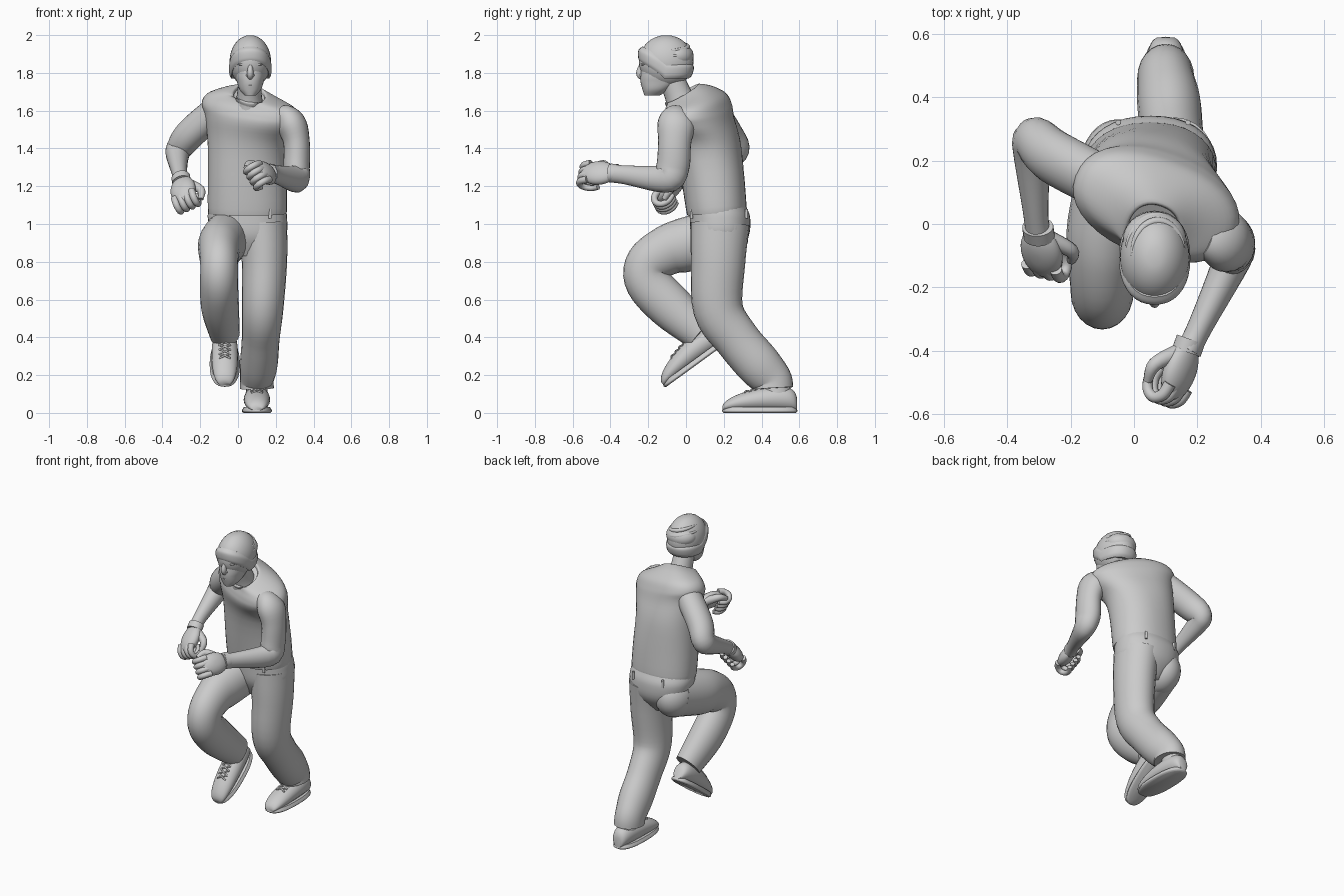
import bpy, bmesh
from math import sin, cos, pi, radians, copysign, sqrt
from mathutils import Vector, Matrix

if "Cube" in bpy.data.objects:
    bpy.data.objects.remove(bpy.data.objects["Cube"], do_unlink=True)

GREY = (0.6, 0.6, 0.6, 1)
clay = bpy.data.materials.new("plain_grey")
clay.use_nodes = True
clay.diffuse_color = GREY
clay.node_tree.nodes["Principled BSDF"].inputs["Base Color"].default_value = GREY
RIGHTWARD, UPWARD = Vector((1, 0, 0)), Vector((0, 0, 1))
SIDES = {"left": 1, "right": -1}
parts = []


def ease(value):
    """Smooth step from zero to one."""
    value = min(max(value, 0), 1)
    return value * value * (3 - 2 * value)


def smooth_rows(rows, steps=5):
    """Catmull-Rom interpolation through rows of numbers."""
    out = []
    last = len(rows) - 1
    for i in range(last):
        before, start = rows[max(i - 1, 0)], rows[i]
        end, after = rows[i + 1], rows[min(i + 2, last)]
        for k in range(steps):
            t = k / steps
            row = []
            for p, q, r, s in zip(before, start, end, after):
                curve = t * (2 * p - 5 * q + 4 * r - s + t * (3 * (q - r) + s - p))
                row.append(q + t / 2 * (r - p + curve))
            out.append(row)
    return out + [list(rows[last])]


def ellipse(centre, across, along, sides, power=1.0):
    """Ring around a centre; a power below one makes it boxier."""
    ring = []
    for j in range(sides):
        angle = 2 * pi * j / sides
        u, v = cos(angle), sin(angle)
        u, v = copysign(abs(u) ** power, u), copysign(abs(v) ** power, v)
        ring.append(centre + across * u + along * v)
    return ring


def loft(name, rings, matrix=Matrix()):
    """Skin a list of closed rings and cap both ends."""
    bm = bmesh.new()
    loops = [[bm.verts.new(matrix @ point) for point in ring] for ring in rings]
    for low, high in zip(loops, loops[1:]):
        for j in range(len(low)):
            bm.faces.new((low[j - 1], low[j], high[j], high[j - 1]))
    bm.faces.new(loops[0])
    bm.faces.new(loops[-1])
    bmesh.ops.recalc_face_normals(bm, faces=bm.faces[:])
    mesh = bpy.data.meshes.new(name)
    bm.to_mesh(mesh)
    bm.free()
    mesh.materials.append(clay)
    obj = bpy.data.objects.new(name, mesh)
    bpy.context.collection.objects.link(obj)
    parts.append(obj)


def upright(z, radius):
    """Default posture of a stacked ring: yaw, side slope, depth slope, front lift."""
    return 0, 0, 0, 0


def stack(name, rows, posture=upright, power=0.9, matrix=Matrix()):
    """Level rings; each row is z, centre x, centre y, radius x, radius y."""
    rings = []
    for z, x, y, wide, deep in smooth_rows(rows):
        yaw, side_slope, depth_slope, lift = posture(z, wide)
        turn = Matrix.Rotation(radians(yaw), 3, 'Z')
        ring = ellipse(Vector(), turn @ Vector((wide, 0, 0)),
                       turn @ Vector((0, deep, 0)), 36, power)
        for p in ring:
            p.z = side_slope * p.x + depth_slope * p.y + lift * max(0, -p.y / deep) ** 0.8
        rings.append([p + Vector((x, y, z)) for p in ring])
    loft(name, rings, matrix)


def limb(name, rows, flat=1.0, side=RIGHTWARD, sides=24, matrix=Matrix()):
    """Swept tube; each row is x, y, z, side radius; flat scales its depth."""
    rows = smooth_rows(rows)
    centres = [Vector(row[:3]) for row in rows]
    rings = []
    for i, centre in enumerate(centres):
        path = (centres[min(i + 1, len(rows) - 1)] - centres[max(i - 1, 0)]).normalized()
        across = (side - path * side.dot(path)).normalized() * rows[i][3]
        rings.append(ellipse(centre, across, path.cross(across) * flat, sides))
    loft(name, rings, matrix)


def ball(name, centre, radii, matrix=Matrix(), count=16):
    """Ellipsoid."""
    rings = []
    for i in range(1, count):
        angle = pi * i / count
        rings.append(ellipse(Vector(centre) - UPWARD * radii[2] * cos(angle),
                             RIGHTWARD * radii[0] * sin(angle),
                             Vector((0, radii[1] * sin(angle), 0)), 2 * count))
    loft(name, rings, matrix)


# Sleeveless shirt: level hem, shoulders turned and tipped, collar dropped in front
def shirt_posture(z, radius):
    twist = ease((z - 1.2) / 0.4)
    collar = ease((z - 1.4) * 3.4) * 0.05 / radius
    return -20 * twist, -0.13 * twist, 0.08 * (1 - twist) + collar, 0


stack("shirt", [
    (1.06, .05, .16, .2, .15), (1.09, .05, .16, .21, .16), (1.4, .05, .12, .21, .17),
    (1.54, .07, .07, .25, .17), (1.6, .07, .06, .27, .16), (1.65, .07, .05, .24, .14),
    (1.685, .06, .02, .15, .11), (1.69, .06, -.02, .09, .09),
    (1.67, .06, -.02, .08, .08)], shirt_posture)

# Trousers: seat, left leg pushing back, right leg lifted forward
stack("trouser_seat", [
    (1.09, .05, .17, .2, .15), (1.03, .05, .18, .21, .16),
    (.93, .06, .18, .19, .15), (.83, .06, .17, .09, .09)])
ball("right_buttock", (-.05, .18, .93), (.12, .15, .14))
limb("left_trouser_leg", [
    (.13, .18, 1, .13), (.14, .17, .8, .12), (.13, .17, .55, .11), (.12, .27, .39, .1),
    (.11, .38, .26, .1), (.1, .45, .18, .09), (.1, .46, .13, .09)], flat=1.2)
limb("right_trouser_leg", [
    (-.05, .19, .94, .12), (-.09, 0, .89, .12), (-.1, -.1, .86, .11), (-.1, -.2, .79, .1),
    (-.1, -.2, .69, .1), (-.095, -.08, .56, .1), (-.07, .08, .42, .08)], flat=1.2)

# Belt loops
for label, depth in (("front", .03), ("back", .32)):
    for side, sign in SIDES.items():
        x = .06 + sign * .11
        limb(f"{side}_{label}_belt_loop", [(x, depth, 1.08, .008), (x, depth, 1.03, .008)])

# Arms
limb("left_arm", [
    (.22, -.03, 1.57, .06), (.28, -.05, 1.53, .08), (.31, -.06, 1.43, .07),
    (.31, -.07, 1.3, .07), (.31, -.11, 1.24, .06), (.21, -.32, 1.26, .04),
    (.17, -.4, 1.27, .04)], flat=1.25)
limb("right_arm", [
    (-.1, .13, 1.61, .08), (-.25, .21, 1.48, .08), (-.31, .26, 1.4, .07),
    (-.32, .22, 1.36, .06), (-.31, .04, 1.27, .04), (-.3, -.04, 1.22, .04)], flat=1.1)


def hand(label, wrist, forward, back):
    """Loose fist with a cuff; forward points to the knuckles, back out of the hand."""
    thumb = SIDES[label]
    forward, back = Vector(forward).normalized(), Vector(back)
    back = (back - forward * back.dot(forward)).normalized()
    frame = Matrix((forward.cross(back), forward, back)).transposed().to_4x4()
    place = Matrix.Translation(wrist) @ frame @ Matrix.Scale(1.4, 4)
    limb(label + "_cuff", [(0, -.02, 0, .036), (0, .01, 0, .036)], flat=.9, matrix=place)
    ball(label + "_palm", (0, .055, 0), (.05, .07, .03), place)
    for i in range(4):
        x = thumb * (.036 - .024 * i)
        curl = [radians(step * 45) for step in range(6)]
        limb(f"{label}_finger_{i}", [
            (x, .09 + .04 * sin(a), .03 * cos(a) - .02, .014 - .001 * a) for a in curl],
            sides=12, matrix=place)
    limb(label + "_thumb", [
        (thumb * .02, .02, -.01, .02), (thumb * .06, .06, -.03, .016),
        (thumb * .05, .1, -.04, .01)], side=UPWARD, sides=12, matrix=place)


hand("left", (.17, -.39, 1.27), (-.35, -1, 0), (.8, 0, .5))
hand("right", (-.3, -.03, 1.23), (.1, -.65, -.55), (-.4, -.6, .6))


def shoe(label, place, pitch):
    """Laced shoe with its toe along -y and its sole on local z = 0."""
    frame = Matrix.Translation(place) @ Matrix.Rotation(radians(pitch), 4, 'X')
    stack(label + "_sole", [(0, 0, 0, .07, .19), (.01, 0, 0, .08, .2),
                            (.03, 0, 0, .07, .19)], power=.8, matrix=frame)
    rings = []
    for i in range(1, 20):
        t = i / 20
        swell = sin(pi * t) ** 0.5
        half = swell * (.03 + .06 * t)
        rings.append(ellipse(Vector((0, -.2 * cos(pi * t), half + .01)),
                             RIGHTWARD * .07 * swell, UPWARD * half, 24))
    loft(label + "_upper", rings, frame)
    limb(label + "_ankle", [(0, .09, .08, .06), (0, .09, .2, .05)], flat=1.3, matrix=frame)
    for i in range(4):
        y = .03 * i - .08
        z = .13 + .24 * y
        for side, sign in SIDES.items():
            limb(f"{label}_lace_{i}_{side}", [
                (-.03 * sign, y, z - .005, .005), (0, y + .01, z + .006, .005),
                (.03 * sign, y + .03, z + .002, .005)], side=UPWARD, sides=8, matrix=frame)


shoe("left_shoe", (.1, .39, 0), 0)
shoe("right_shoe", (-.07, .05, .25), 36)

# Neck and head
MID = .065
limb("neck", [(.06, -.01, 1.6, .08), (.06, -.04, 1.68, .066), (MID, -.09, 1.8, .06)],
     flat=1.1)
stack("head", [
    (1.68, MID, -.18, .03, .04), (1.71, MID, -.16, .056, .07), (1.75, MID, -.14, .07, .1),
    (1.8, MID, -.13, .08, .11), (1.92, MID, -.11, .08, .12)])

# Face
limb("nose", [(MID, -.225, 1.86, .01), (MID, -.244, 1.8, .017), (MID, -.225, 1.775, .015)],
     flat=1.2, sides=16)
ball("upper_lip", (MID, -.22, 1.75), (.026, .02, .006))
ball("lower_lip", (MID, -.22, 1.737), (.022, .02, .007))
ball("chin", (MID, -.2, 1.7), (.03, .025, .02))
for side, sign in SIDES.items():
    ball(side + "_brow", (MID + sign * .036, -.225, 1.845), (.028, .014, .008))
    ball(side + "_eye", (MID + sign * .033, -.222, 1.822), (.015, .012, .007))
    ball(side + "_nostril", (MID + sign * .013, -.233, 1.788), (.01, .014, .009))


# Knitted hat: crown, slouch, raised front brim and rear folds
def brim_posture(z, radius):
    return 0, 0, 0, .09


ball("hat_crown", (MID, -.105, 1.86), (.11, .145, .14))
ball("hat_slouch", (MID, -.05, 1.89), (.1, .09, .07))
stack("hat_brim", [(1.77, MID, -.115, .1, .13), (1.79, MID, -.11, .11, .143),
                   (1.83, MID, -.105, .112, .147), (1.85, MID, -.1, .1, .13)], brim_posture)
for i in range(2):
    fold = []
    for step in range(9):
        angle = pi * step / 8
        z = 1.91 + .03 * i - .02 * cos(angle)
        shrink = sqrt(1 - ((z - 1.86) / .14) ** 2) - .04
        fold.append((MID + .11 * shrink * cos(angle), .145 * shrink * sin(angle) - .105, z,
                     .003 + .01 * sin(angle)))
    limb(f"hat_fold_{i}", fold, side=UPWARD, sides=12)

# Smooth shading with crisp hems
bpy.ops.object.select_all(action='DESELECT')
for obj in parts:
    obj.select_set(True)
bpy.context.view_layer.objects.active = parts[0]
bpy.ops.object.shade_smooth_by_angle(angle=radians(50))
